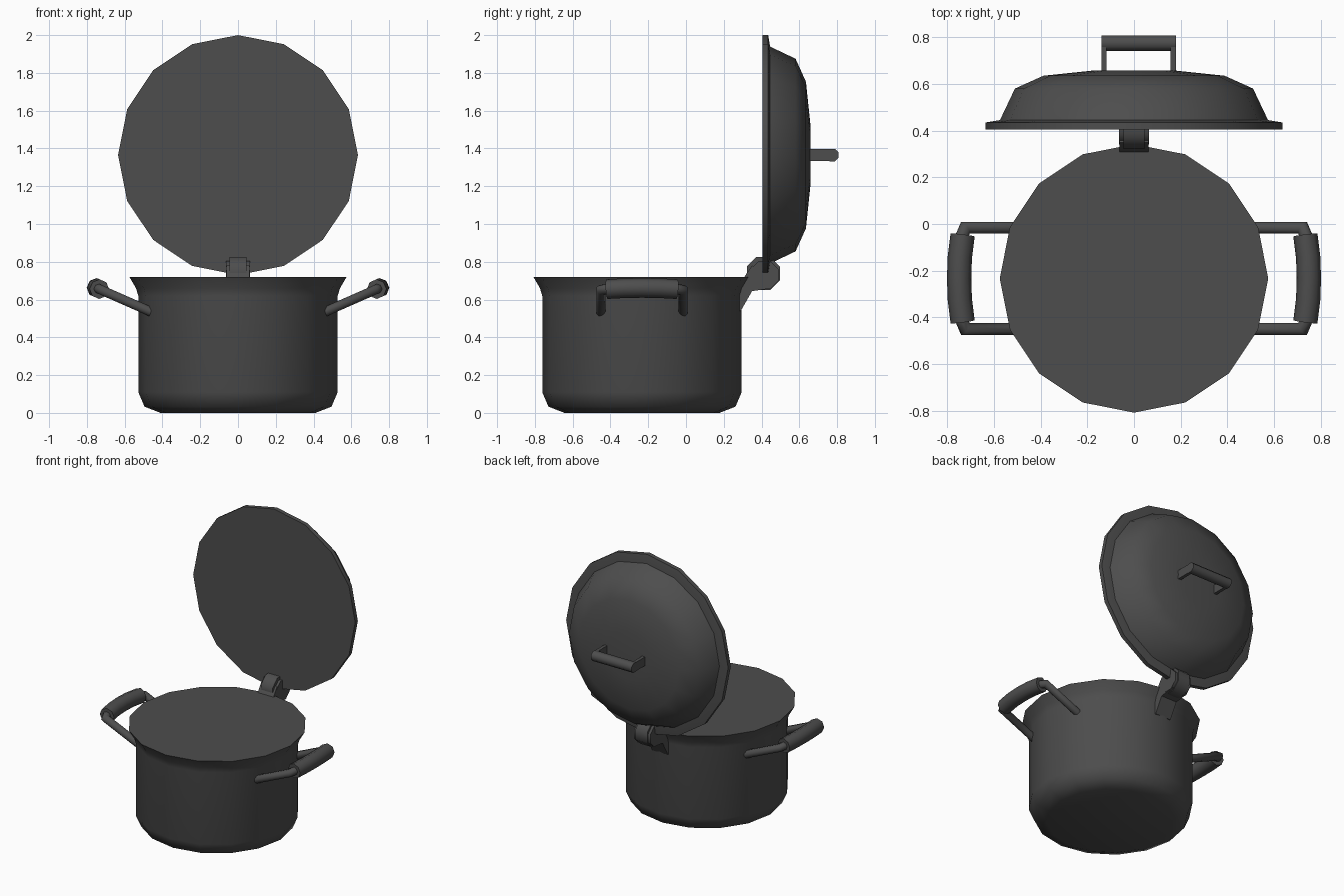
import bpy, bmesh, math
from mathutils import Vector, Matrix

if "Cube" in bpy.data.objects:
    bpy.data.objects.remove(bpy.data.objects["Cube"])

# Dark cast-iron colour shared by every part
iron = bpy.data.materials.new("dark_iron")
iron.diffuse_color = (0.075, 0.075, 0.075, 1)
iron.use_nodes = True
iron.node_tree.nodes["Principled BSDF"].inputs["Base Color"].default_value = iron.diffuse_color


def finish(bm, name, angle=50):
    bmesh.ops.recalc_face_normals(bm, faces=bm.faces[:])
    me = bpy.data.meshes.new(name)
    bm.to_mesh(me)
    bm.free()
    me.materials.append(iron)
    ob = bpy.data.objects.new(name, me)
    bpy.context.collection.objects.link(ob)
    bpy.ops.object.select_all(action='DESELECT')
    ob.select_set(True)
    bpy.context.view_layer.objects.active = ob
    bpy.ops.object.shade_smooth_by_angle(angle=math.radians(angle))
    return ob


def skin(bm, rings):
    # bridge consecutive rings and cap both ends
    vs = [[bm.verts.new(p) for p in r] for r in rings]
    n = len(vs[0])
    for a, b in zip(vs, vs[1:]):
        for i in range(n):
            j = (i + 1) % n
            bm.faces.new((a[i], a[j], b[j], b[i]))
    bm.faces.new(vs[0][::-1])
    bm.faces.new(vs[-1])


def lathe(name, profile, matrix, sides=16):
    bm = bmesh.new()
    skin(bm, [[matrix @ Vector((r * math.cos(k * math.tau / sides),
                                r * math.sin(k * math.tau / sides), h))
               for k in range(sides)] for r, h in profile])
    return finish(bm, name)


def tube(name, path, radius, normal, sides=8):
    # mitred tube along a path lying in the plane with the given normal
    pts = [Vector(p) for p in path]
    n = Vector(normal).normalized()
    rings = []
    for i, p in enumerate(pts):
        d0 = (p - pts[i - 1]).normalized() if i else (pts[1] - p).normalized()
        d1 = (pts[i + 1] - p).normalized() if i < len(pts) - 1 else d0
        t = (d0 + d1).normalized()
        side = n.cross(t) / max(t.dot(d0), 0.5)
        rings.append([p + radius * (math.cos(a) * side + math.sin(a) * n)
                      for a in ((k + 0.5) * math.tau / sides for k in range(sides))])
    bm = bmesh.new()
    skin(bm, rings)
    return finish(bm, name)


def prism(name, outline, x0, x1):
    # extrude a (y, z) outline along x
    bm = bmesh.new()
    skin(bm, [[Vector((x, y, z)) for y, z in outline] for x in (x0, x1)])
    return finish(bm, name)


def ngon(cy, cz, r, sides=8):
    return [(cy + r * math.cos((k + 0.5) * math.tau / sides),
             cz + r * math.sin((k + 0.5) * math.tau / sides)) for k in range(sides)]


CY = -0.233

# Pot with rounded base and flared rim
lathe("pot_body", [(0.41, 0), (0.495, 0.033), (0.528, 0.11), (0.528, 0.62),
                   (0.54, 0.66), (0.575, 0.72)], Matrix.Translation((0, CY, 0)))

# Open lid standing upright: rim disc and dome
lid = Matrix.Translation((0, 0, 1.365)) @ Matrix.Rotation(-math.pi / 2, 4, 'X')
lathe("lid_rim", [(0.635, 0.405), (0.635, 0.435), (0.575, 0.445)], lid)
lathe("lid_dome", [(0.575, 0.443), (0.51, 0.58), (0.388, 0.635), (0.168, 0.658)], lid)

# Lid handle
prism("lid_handle_bar", ngon(0.775, 1.365, 0.036), -0.14, 0.18)
for i, x in enumerate((-0.14, 0.157)):
    prism(f"lid_handle_leg_{i}", [(0.64, 1.334), (0.776, 1.334),
                                  (0.776, 1.396), (0.64, 1.396)], x, x + 0.023)

# Hinge: barrel, outer cheeks and wedge bracket on the pot
prism("hinge_barrel", ngon(0.41, 0.738, 0.095), -0.046, 0.046)
for s in (-1, 1):
    prism("hinge_cheek", ngon(0.415, 0.73, 0.08), s * 0.042, s * 0.064)
prism("hinge_bracket", [(0.27, 0.54), (0.29, 0.54), (0.35, 0.645), (0.455, 0.66),
                        (0.44, 0.74), (0.35, 0.78), (0.322, 0.74), (0.29, 0.69)],
      -0.062, 0.062)

# Side handles: bent rod with a bowed thicker grip
for s, side in ((-1, "left"), (1, "right")):
    def at(x, dy):
        return (s * x, CY + dy, 0.66 + (x - 0.745) * 0.44)
    normal = Vector((-s * 0.44, 0, 1))
    rod = [(0.46, -0.217), (0.722, -0.217), (0.742, -0.17),
           (0.742, 0.17), (0.722, 0.217), (0.46, 0.217)]
    tube(f"{side}_handle_rod", [at(*p) for p in rod], 0.027, normal)
    grip = [(0.734, -0.186), (0.746, -0.09), (0.749, 0), (0.746, 0.09), (0.734, 0.186)]
    tube(f"{side}_handle_grip", [at(*p) for p in grip], 0.052, normal)
